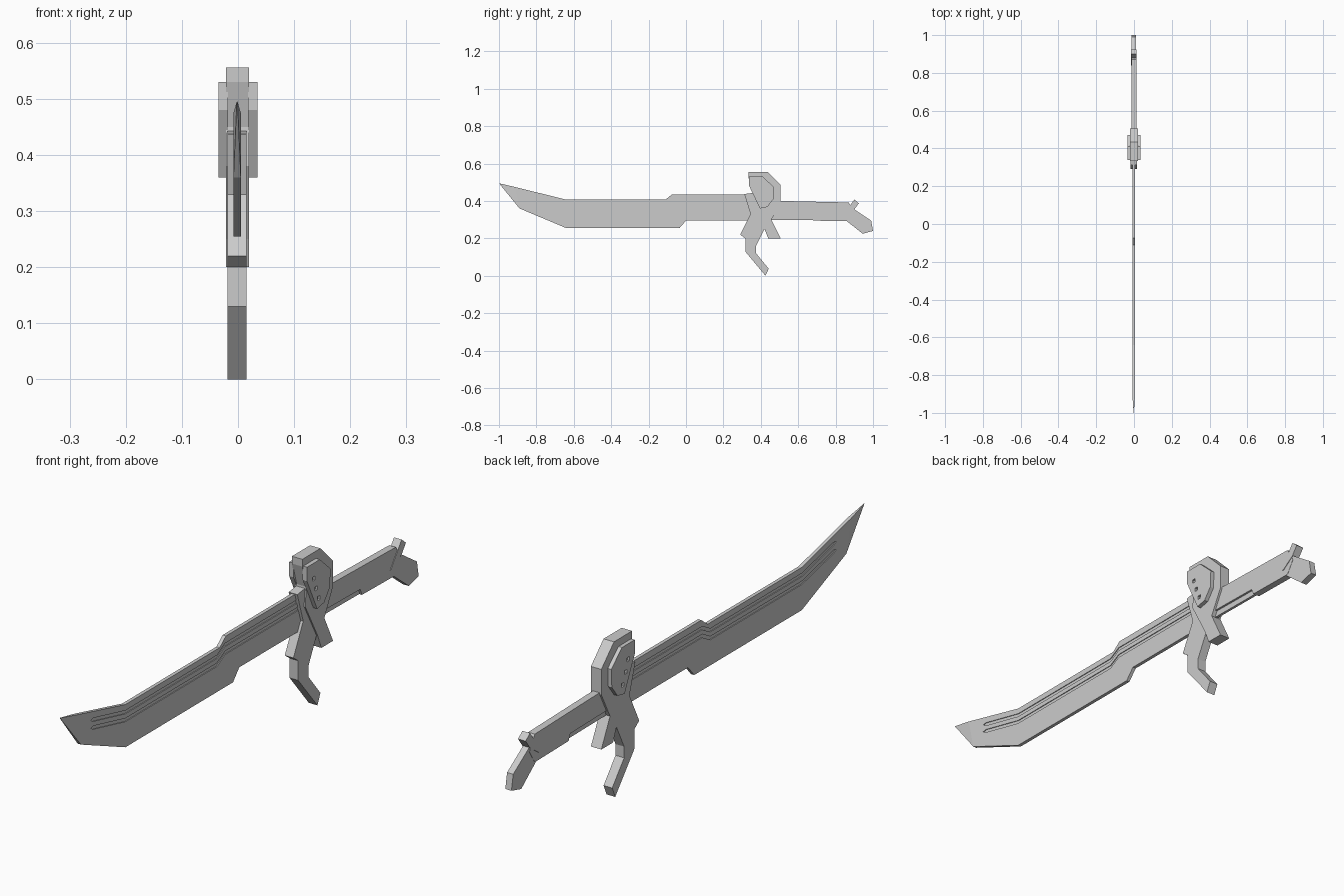
import bpy
import bmesh

cube = bpy.data.objects.get("Cube")
if cube:
    bpy.data.objects.remove(cube, do_unlink=True)

grey = bpy.data.materials.new("plain grey")
grey.use_nodes = True
grey.diffuse_color = (0.6, 0.6, 0.6, 1)
grey.node_tree.nodes["Principled BSDF"].inputs["Base Color"].default_value = (0.6, 0.6, 0.6, 1)


def prism(name, outline, x0, x1, thin=(), split=()):
    """Extrude a (y, z) outline from x0 to x1; thin pinches corners, split joins two corners."""
    bm = bmesh.new()
    mid = (x0 + x1) / 2
    sides = []
    for x in (x0, x1):
        sides.append([bm.verts.new((mid + (x - mid) * (0.1 if i in thin else 1), y, z))
                      for i, (y, z) in enumerate(outline)])
    left, right = sides
    bm.faces.new(left)
    bm.faces.new(right[::-1])
    for i in range(len(outline)):
        j = (i + 1) % len(outline)
        bm.faces.new((left[i], right[i], right[j], left[j]))
    if split:
        for side in sides:
            bmesh.ops.connect_verts(bm, verts=[side[i] for i in split])
    bmesh.ops.recalc_face_normals(bm, faces=bm.faces)
    mesh = bpy.data.meshes.new(name)
    bm.to_mesh(mesh)
    bm.free()
    mesh.materials.append(grey)
    obj = bpy.data.objects.new(name, mesh)
    bpy.context.collection.objects.link(obj)
    return obj


def cut(target, cutter):
    mod = target.modifiers.new("cut", "BOOLEAN")
    mod.operation = "DIFFERENCE"
    mod.solver = "EXACT"
    mod.object = cutter
    cutter.hide_render = True
    cutter.hide_set(True)
    cutter.display_type = "WIRE"


# Blade with a pinched point
blade = prism("blade", [
    (-1, 0.495), (-0.915, 0.475), (-0.64, 0.407), (-0.11, 0.407), (-0.075, 0.435),
    (0.36, 0.435), (0.36, 0.295), (0, 0.295), (-0.035, 0.255), (-0.64, 0.255),
    (-0.89, 0.36)], -0.008, 0.005, thin=(0,), split=(1, 10))

# Twin grooves along both faces of the blade
groove_path = [(-0.82, 0.422), (-0.64, 0.38), (-0.125, 0.38), (-0.08, 0.405), (0.34, 0.405)]
for row, drop in (("upper", 0), ("lower", 0.028)):
    for side, x0, x1 in (("left", 0.002, 0.01), ("right", -0.013, -0.005)):
        top = [(y, z - drop + 0.006) for y, z in groove_path]
        bottom = [(y, z - drop - 0.006) for y, z in reversed(groove_path)]
        point = [(-0.835, 0.425 - drop)]
        cut(blade, prism(f"{row}_{side}_groove_cutter", top + bottom + point, x0, x1))

# Guard body running down into the rear leg
prism("guard_body", [
    (0.333, 0.556), (0.435, 0.556), (0.506, 0.485), (0.506, 0.395), (0.457, 0.3),
    (0.506, 0.2), (0.44, 0.2), (0.42, 0.25), (0.35, 0.38), (0.355, 0.45),
    (0.333, 0.53)], -0.021, 0.02)

# Hooked claw in front of the leg
prism("guard_claw", [
    (0.312, 0.437), (0.37, 0.445), (0.42, 0.36), (0.42, 0.25), (0.375, 0.16),
    (0.375, 0.12), (0.442, 0.038), (0.425, 0), (0.317, 0.13), (0.317, 0.2),
    (0.29, 0.22), (0.345, 0.33)], -0.019, 0.015)

# Raised side plates, each with three square pits
plate = [(0.338, 0.53), (0.41, 0.53), (0.47, 0.475), (0.467, 0.41),
         (0.435, 0.368), (0.395, 0.36), (0.338, 0.48)]
for side, s in (("left", 1), ("right", -1)):
    panel = prism(f"{side}_guard_plate", plate, s * 0.018, s * 0.035)
    for n in range(3):
        y, z, r = 0.375 + 0.015 * n, 0.475 - 0.04 * n, 0.007
        square = [(y - r, z - r), (y + r, z - r), (y + r, z + r), (y - r, z + r)]
        cut(panel, prism(f"{side}_pit_cutter_{n}", square, s * 0.027, s * 0.04))

# Grip with a stepped underside and a thin tang below it
prism("grip", [
    (0.43, 0.402), (0.87, 0.392), (0.9, 0.34), (0.87, 0.292), (0.68, 0.295),
    (0.67, 0.318), (0.43, 0.322)], -0.014, 0.012)
prism("tang", [(0.43, 0.35), (0.7, 0.35), (0.7, 0.297), (0.43, 0.3)], -0.006, 0.004)

# Angled pommel and the slanted collar above it
prism("pommel", [
    (0.85, 0.385), (0.87, 0.385), (0.905, 0.352), (0.99, 0.295), (1, 0.24),
    (0.945, 0.225), (0.86, 0.292)], -0.013, 0.011)
prism("pommel_collar", [
    (0.838, 0.322), (0.9, 0.408), (0.924, 0.388), (0.9, 0.355), (0.848, 0.318)],
    -0.016, 0.014)
